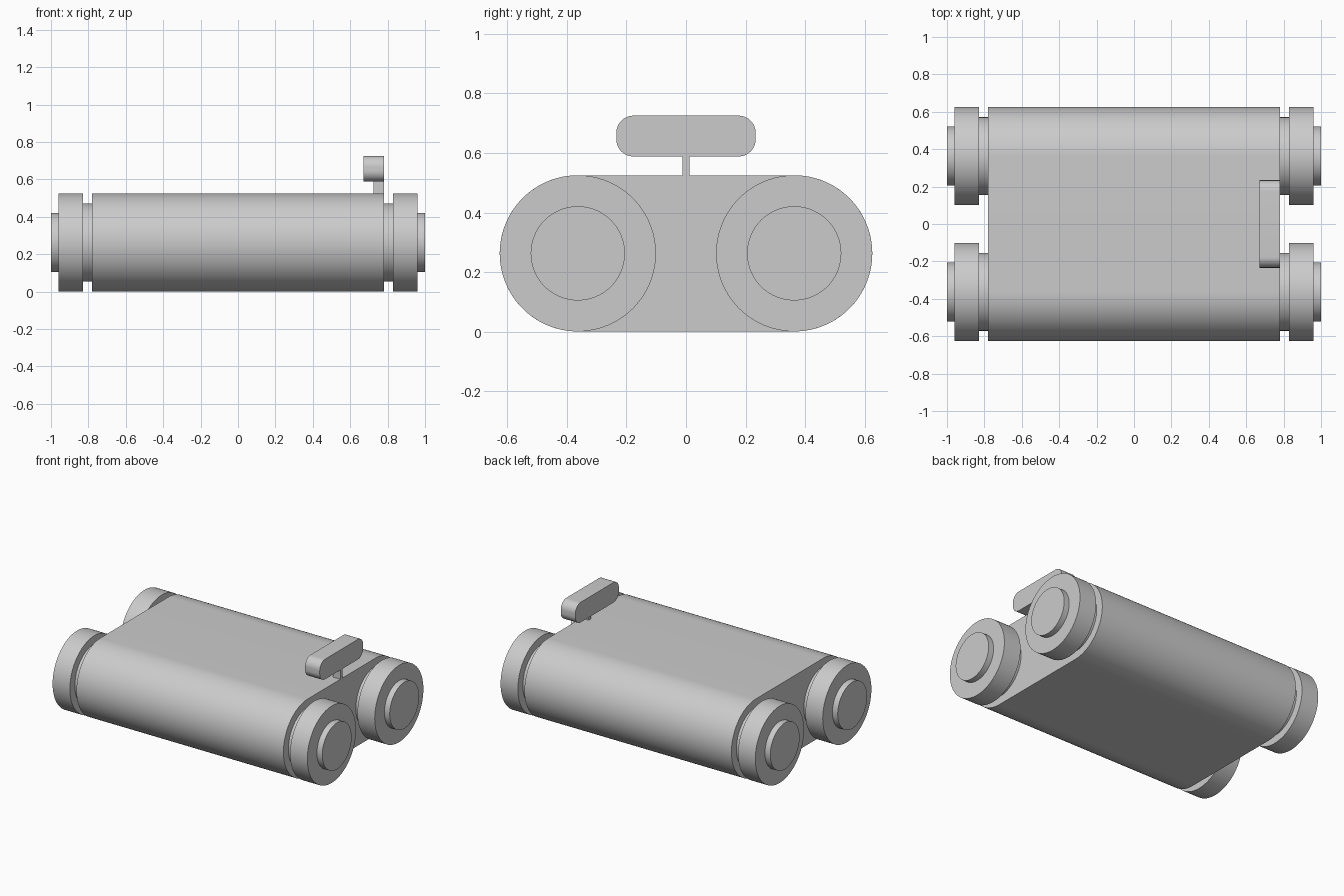
import bpy
import math

cube = bpy.data.objects.get("Cube")
if cube:
    bpy.data.objects.remove(cube, do_unlink=True)

GREY = (0.6, 0.6, 0.6, 1.0)
grey = bpy.data.materials.new("plain grey")
grey.use_nodes = True
grey.diffuse_color = GREY
grey.node_tree.nodes["Principled BSDF"].inputs["Base Color"].default_value = GREY

AXLE_Y, AXLE_Z, RADIUS = 0.363, 0.263, 0.262


def finish(obj, name):
    obj.name = name
    obj.data.materials.append(grey)
    bpy.ops.object.select_all(action="DESELECT")
    obj.select_set(True)
    bpy.context.view_layer.objects.active = obj
    bpy.ops.object.shade_smooth_by_angle(angle=math.radians(30))


def slab(name, x0, x1, half_y, z0, z1, r, steps):
    """Rounded rectangle in the YZ plane, extruded along x."""
    outline = []
    corners = [(half_y - r, z1 - r), (r - half_y, z1 - r),
               (r - half_y, z0 + r), (half_y - r, z0 + r)]
    for q, (cy, cz) in enumerate(corners):
        for i in range(steps + 1):
            a = math.pi / 2 * (q + i / steps)
            p = (cy + r * math.cos(a), cz + r * math.sin(a))
            if not outline or math.dist(p, outline[-1]) > 1e-5:
                outline.append(p)
    if math.dist(outline[0], outline[-1]) < 1e-5:
        outline.pop()
    n = len(outline)
    verts = [(x, y, z) for x in (x0, x1) for y, z in outline]
    faces = [tuple(reversed(range(n))), tuple(range(n, 2 * n))]
    faces += [(i, (i + 1) % n, n + (i + 1) % n, n + i) for i in range(n)]
    mesh = bpy.data.meshes.new(name)
    mesh.from_pydata(verts, [], faces)
    obj = bpy.data.objects.new(name, mesh)
    bpy.context.collection.objects.link(obj)
    finish(obj, name)


def disc(name, x0, x1, y, radius):
    bpy.ops.mesh.primitive_cylinder_add(
        vertices=96, radius=radius, depth=abs(x1 - x0),
        location=((x0 + x1) / 2, y, AXLE_Z), rotation=(0, math.pi / 2, 0))
    finish(bpy.context.object, name)


# Long body with rounded front and back
slab("body", -0.78, 0.78, AXLE_Y + RADIUS, AXLE_Z - RADIUS, AXLE_Z + RADIUS, RADIUS, 32)

# Stepped end: neck, wide ring and small cap on each of the four corners
for side, sx in (("left", 1), ("right", -1)):
    for end, sy in (("front", -1), ("back", 1)):
        tag = f"{end}_{side}"
        y = sy * AXLE_Y
        disc(f"neck_{tag}", sx * 0.775, sx * 0.835, y, 0.208)
        disc(f"ring_{tag}", sx * 0.83, sx * 0.96, y, RADIUS)
        disc(f"cap_{tag}", sx * 0.955, sx * 1.0, y, 0.158)

# Rounded bar on a thin stem above the left edge
slab("stem", 0.725, 0.78, 0.012, 0.515, 0.595, 0.001, 1)
slab("top_bar", 0.67, 0.78, 0.234, 0.588, 0.725, 0.058, 12)
